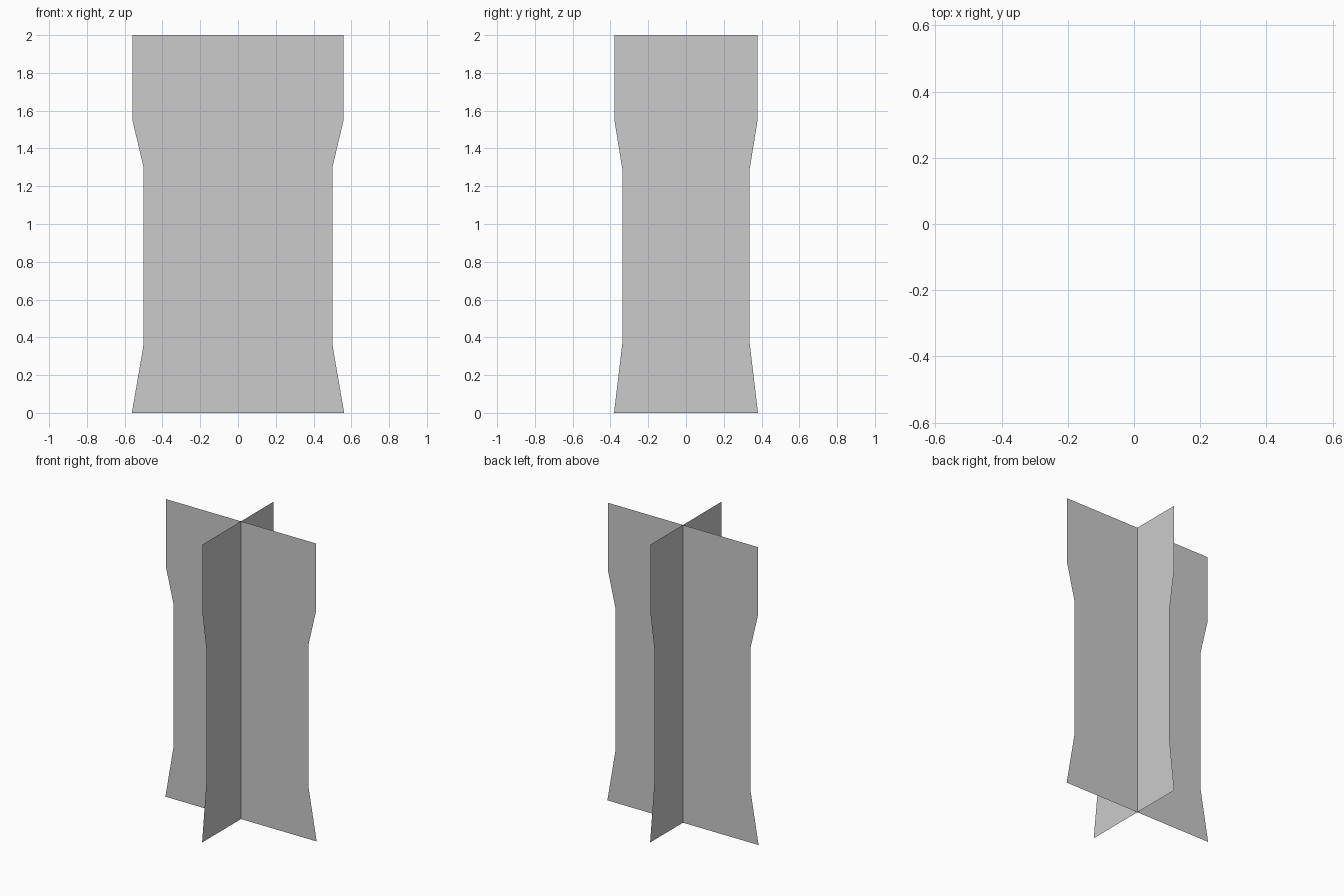
import bpy
import bmesh
from mathutils import Vector

if "Cube" in bpy.data.objects:
    bpy.data.objects.remove(bpy.data.objects["Cube"])


def upright_card(name, axis, offset, profile):
    """Flat n-gon card from a (half width, height) profile mirrored about its centre line."""
    outline = [(w, z) for w, z in profile] + [(-w, z) for w, z in reversed(profile)]
    bm = bmesh.new()
    verts = [bm.verts.new(axis * w + offset + Vector((0, 0, z))) for w, z in outline]
    bm.faces.new(verts)
    mesh = bpy.data.meshes.new(name)
    bm.to_mesh(mesh)
    bm.free()
    obj = bpy.data.objects.new(name, mesh)
    bpy.context.collection.objects.link(obj)
    return obj


# Wide card facing front, set slightly behind the centre
upright_card("wide_card", Vector((1, 0, 0)), Vector((0, 0.032, 0)),
             [(0.562, 0), (0.50, 0.36), (0.50, 1.30), (0.559, 1.55), (0.559, 2)])

# Narrow card facing sideways, crossing the wide one
upright_card("narrow_card", Vector((0, 1, 0)), Vector((0, 0, 0)),
             [(0.381, 0), (0.337, 0.37), (0.337, 1.29), (0.379, 1.55), (0.379, 2)])
